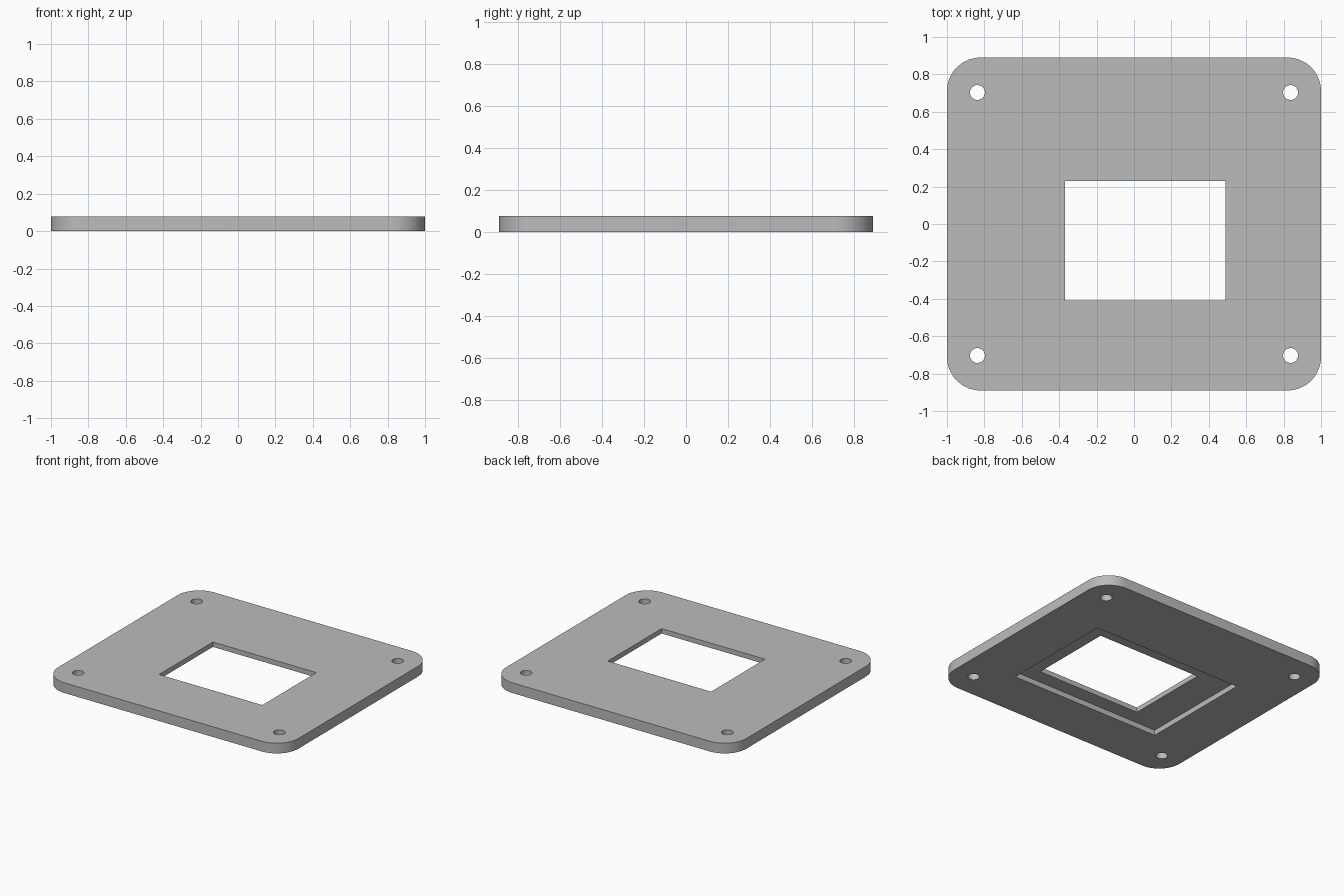
import bpy
import bmesh
from math import cos, sin, pi, radians
from mathutils import Vector

THICK = 0.077
HALF_X, HALF_Y = 1.0, 0.89
CORNER = 0.18
RECESS_DEPTH = 0.04

cube = bpy.data.objects.get("Cube")
if cube:
    bpy.data.objects.remove(cube, do_unlink=True)

grey = bpy.data.materials.new("plain grey")
grey.use_nodes = True
colour = (0.5, 0.5, 0.5, 1.0)
grey.diffuse_color = colour
grey.node_tree.nodes["Principled BSDF"].inputs["Base Color"].default_value = colour


def prism(name, outline, z0, z1):
    """Extrude a flat outline from z0 up to z1."""
    bm = bmesh.new()
    face = bm.faces.new([bm.verts.new((x, y, z0)) for x, y in outline])
    top = bmesh.ops.extrude_face_region(bm, geom=[face])["geom"]
    verts = [v for v in top if isinstance(v, bmesh.types.BMVert)]
    bmesh.ops.translate(bm, verts=verts, vec=Vector((0, 0, z1 - z0)))
    bmesh.ops.recalc_face_normals(bm, faces=bm.faces)
    mesh = bpy.data.meshes.new(name)
    bm.to_mesh(mesh)
    bm.free()
    obj = bpy.data.objects.new(name, mesh)
    bpy.context.collection.objects.link(obj)
    return obj


def rectangle(x0, x1, y0, y1):
    return [(x0, y0), (x1, y0), (x1, y1), (x0, y1)]


def arc(cx, cy, r, start, sweep, steps):
    angles = [start + sweep * i / steps for i in range(steps + 1)]
    return [(cx + r * cos(a), cy + r * sin(a)) for a in angles]


def cut(target, cutter):
    """Subtract the cutter from the target, then discard it."""
    cutter.hide_render = True
    mod = target.modifiers.new(cutter.name, "BOOLEAN")
    mod.operation = "DIFFERENCE"
    mod.solver = "EXACT"
    mod.object = cutter
    bpy.context.view_layer.objects.active = target
    bpy.ops.object.modifier_apply(modifier=mod.name)
    bpy.data.objects.remove(cutter, do_unlink=True)


# Rounded plate
outline = []
for i, (sx, sy) in enumerate([(1, 1), (-1, 1), (-1, -1), (1, -1)]):
    outline += arc(sx * (HALF_X - CORNER), sy * (HALF_Y - CORNER),
                   CORNER, i * pi / 2, pi / 2, 16)
plate = prism("mounting_plate", outline, 0, THICK)
plate.data.materials.append(grey)

# Shallow recess in the underside, and the window through it
cut(plate, prism("recess_cutter", rectangle(-0.62, 0.62, -0.52, 0.35),
                 -0.1, RECESS_DEPTH))
cut(plate, prism("window_cutter", rectangle(-0.37, 0.49, -0.41, 0.23),
                 -0.1, THICK + 0.1))

# Screw holes near the corners
for sx in (-1, 1):
    for sy in (-1, 1):
        circle = arc(sx * 0.837, sy * 0.703, 0.04, 0, 2 * pi, 32)[:-1]
        cut(plate, prism("screw_hole_cutter", circle, -0.1, THICK + 0.1))

bpy.ops.object.select_all(action="DESELECT")
plate.select_set(True)
bpy.context.view_layer.objects.active = plate
bpy.ops.object.shade_smooth_by_angle(angle=radians(30))
